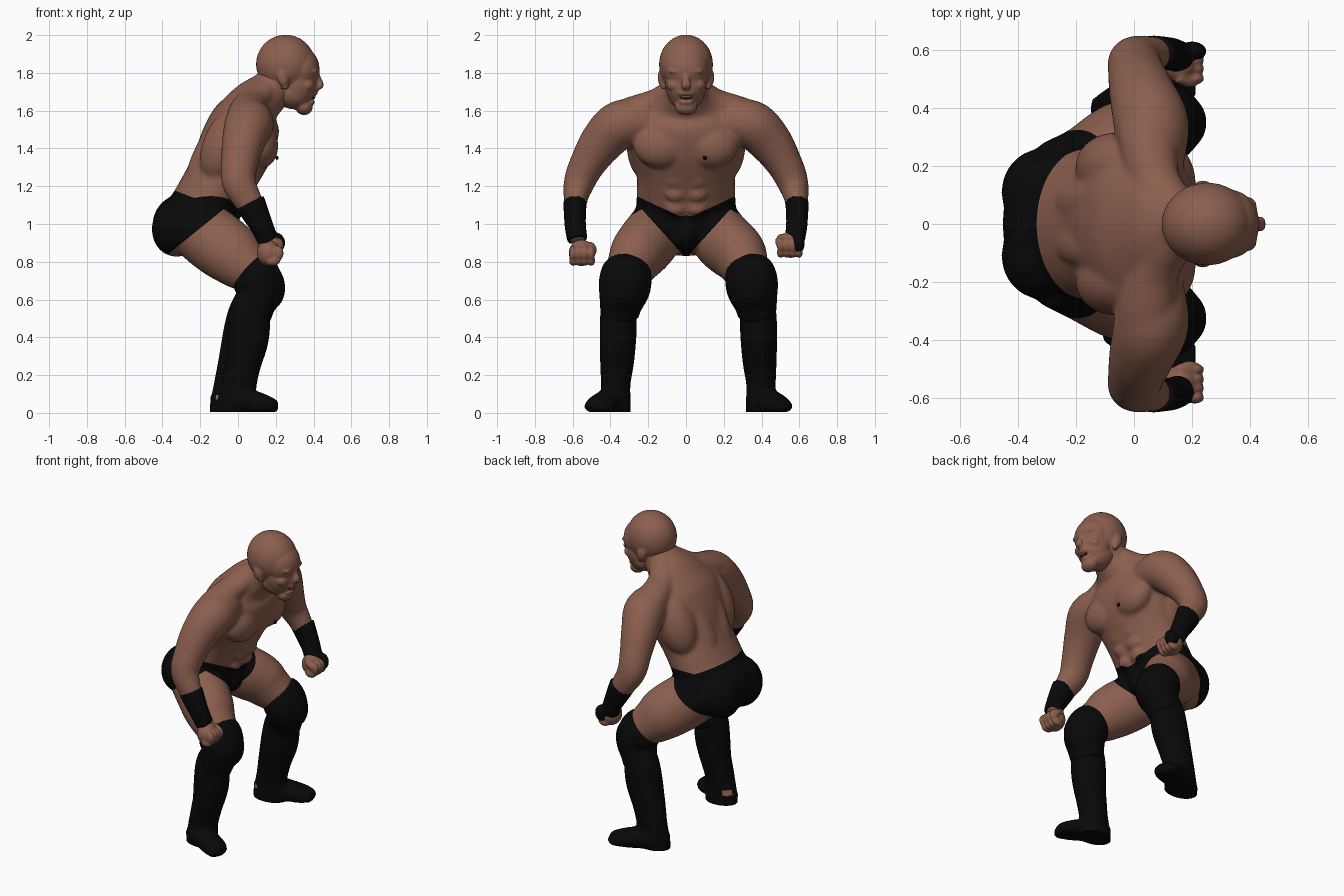
import bpy, bmesh, math
from mathutils import Vector, Matrix


def material(name, rgb):
    m = bpy.data.materials.new(name)
    m.diffuse_color = (*rgb, 1)
    return m


SKIN = material("skin", (0.26, 0.115, 0.076))
BLACK = material("black_cloth", (0.0025, 0.0025, 0.003))
MOUTH = material("mouth_dark", (0.06, 0.02, 0.015))
TEETH = material("teeth", (0.4, 0.33, 0.28))
Y, X = Vector((0, 1, 0)), Vector((1, 0, 0))


def blob(bm, c, r, rot=0):
    """Ellipsoid, optionally tilted about the y axis."""
    mat = Matrix.Translation(c) @ Matrix.Rotation(rot, 4, 'Y') @ Matrix.Diagonal((*r, 1))
    bmesh.ops.create_uvsphere(bm, u_segments=28, v_segments=18, radius=1, matrix=mat)


def loft(bm, secs, ref=Y, n=28, steps=5):
    """Smooth tube through (x, y, z, half width along ref, half depth)."""
    s = [Vector(q) for q in secs]
    s = [2 * s[0] - s[1]] + s + [2 * s[-1] - s[-2]]
    pts = []
    for i in range(1, len(s) - 2):
        a, b, c, d = s[i - 1:i + 3]
        for k in range(steps):
            t = k / steps
            pts.append(0.5 * (2 * b + (c - a) * t + (2 * a - 5 * b + 4 * c - d) * t * t
                              + (3 * b - a - 3 * c + d) * t ** 3))
    pts.append(s[-2])
    rings = []
    for i, p in enumerate(pts):
        tan = (pts[min(i + 1, len(pts) - 1)] - pts[max(i - 1, 0)])
        tan = Vector(tan[:3]).normalized()
        u = (ref - tan * ref.dot(tan)).normalized()
        v = tan.cross(u)
        c = Vector(p[:3])
        rings.append([bm.verts.new(c + u * p[3] * math.cos(2 * math.pi * j / n)
                                   + v * p[4] * math.sin(2 * math.pi * j / n)) for j in range(n)])
    for r0, r1 in zip(rings, rings[1:]):
        for j in range(n):
            bm.faces.new((r0[j], r0[(j + 1) % n], r1[(j + 1) % n], r1[j]))
    bm.faces.new(rings[0][::-1])
    bm.faces.new(rings[-1])


def finish(name, bm, mats, voxel=0, smooth=5):
    """Make the object and fuse its overlapping volumes into one smooth skin."""
    bmesh.ops.recalc_face_normals(bm, faces=bm.faces)
    me = bpy.data.meshes.new(name)
    bm.to_mesh(me)
    bm.free()
    ob = bpy.data.objects.new(name, me)
    bpy.context.collection.objects.link(ob)
    bpy.context.view_layer.objects.active = ob
    if voxel:
        m = ob.modifiers.new("fuse", 'REMESH')
        m.mode, m.voxel_size = 'VOXEL', voxel
        bpy.ops.object.modifier_apply(modifier="fuse")
        m = ob.modifiers.new("soften", 'SMOOTH')
        m.factor, m.iterations = 0.5, smooth
        bpy.ops.object.modifier_apply(modifier="soften")
    ob.data.materials.clear()
    for m in mats:
        ob.data.materials.append(m)
    for f in ob.data.polygons:
        f.use_smooth = True
    return ob


# ---- body: torso, arms and thighs fused together
bm = bmesh.new()
loft(bm, [(-.25, 0, .88, .15, .12), (-.22, 0, .97, .265, .2), (-.15, 0, 1.13, .262, .185),
          (-.075, 0, 1.27, .262, .185), (-.005, 0, 1.42, .3, .198), (.045, 0, 1.54, .3, .185),
          (.09, 0, 1.63, .22, .14), (.165, 0, 1.70, .125, .115), (.25, 0, 1.79, .105, .105)], n=40)
blob(bm, (-.07, 0, .95), (.09, .08, .095))                       # front of trunks
blob(bm, (-.29, 0, .995), (.163, .25, .165), .3)                 # seat
for s in (1, -1):
    blob(bm, (.118, s * .135, 1.42), (.095, .145, .125), -.1)    # chest
    blob(bm, (-.065, s * .195, 1.42), (.12, .12, .21), .4)       # lats
    blob(bm, (-.315, s * .11, .985), (.14, .15, .16), .3)        # glutes
    loft(bm, [(-.25, s * .07, 1.12, .06, .045), (-.22, s * .07, 1.3, .065, .045),
              (-.14, s * .08, 1.47, .07, .045), (-.04, s * .08, 1.6, .07, .05)])
    loft(bm, [(.14, s * .05, 1.715, .08, .07), (.075, s * .15, 1.65, .085, .07),
              (.05, s * .27, 1.595, .1, .085), (.05, s * .36, 1.56, .11, .085)], X)  # trapezius
    for x, z in ((.08, 1.235), (.053, 1.16), (.022, 1.085)):     # abs
        blob(bm, (x, s * .055, z), (.032, .055, .042))
    loft(bm, [(.06, s * .2, 1.54, .11, .11), (.06, s * .34, 1.53, .13, .128),
              (.03, s * .44, 1.44, .115, .118), (.008, s * .52, 1.32, .098, .096),
              (.005, s * .565, 1.22, .09, .083), (.055, s * .585, 1.12, .075, .062),
              (.13, s * .585, .98, .052, .048), (.16, s * .57, .91, .045, .045)], X)
    dy = .02 if s > 0 else 0
    loft(bm, [(-.26, s * .14, 1.0, .15, .15), (-.14, s * .19, .92, .158, .17),
              (-.04, s * .252 + dy, .845, .15, .165), (.02, s * .285 + dy, .79, .133, .145),
              (.1, s * .32 + dy, .73, .11, .11)])
body = finish("body", bm, [SKIN, BLACK], .012, 7)

# trunks: cut the waist lines and leg lines, then colour the enclosed faces
bm = bmesh.new()
bm.from_mesh(body.data)
for co, no in (((0, 0, 1.05), (.38, 0, 1)), ((0, 0, 1.14), (-.81, 0, 1)),
               ((0, 0, 1.025), (0, -.47, 1)), ((0, 0, 1.025), (0, .47, 1)),
               ((0, 0, .82), (0, -1.1, 1)), ((0, 0, .82), (0, 1.1, 1))):
    bmesh.ops.bisect_plane(bm, geom=bm.verts[:] + bm.edges[:] + bm.faces[:],
                           plane_co=co, plane_no=Vector(no).normalized(), dist=1e-5)
for f in bm.faces:
    x, y, z = f.calc_center_median()
    y = abs(y)
    if (z < max(1.05 - .38 * x, 1.025 + .47 * y) and y < .38
            and (z > 1.14 + .81 * x or z > .82 + 1.1 * y)):
        f.material_index = 1
    f.smooth = True
bm.to_mesh(body.data)
bm.free()

# ---- head
bm = bmesh.new()
blob(bm, (.252, 0, 1.845), (.157, .143, .157))                   # skull
blob(bm, (.328, 0, 1.82), (.104, .119, .118))                    # forehead
blob(bm, (.315, 0, 1.745), (.103, .11, .13))                     # face
blob(bm, (.285, 0, 1.695), (.11, .1, .085), .35)                 # jaw
blob(bm, (.35, 0, 1.62), (.046, .06, .044))                      # chin
blob(bm, (.21, 0, 1.74), (.105, .11, .09))                       # nape
blob(bm, (.402, 0, 1.692), (.02, .045, .014))                    # upper lip
blob(bm, (.388, 0, 1.645), (.02, .04, .013))                     # lower lip
loft(bm, [(.415, 0, 1.805, .014, .012), (.428, 0, 1.765, .018, .015),
          (.437, 0, 1.735, .027, .017), (.42, 0, 1.715, .022, .01)])
for s in (1, -1):
    blob(bm, (.402, s * .045, 1.808), (.024, .048, .014))        # brow
    blob(bm, (.363, s * .062, 1.735), (.042, .042, .034))        # cheek
    blob(bm, (.393, s * .045, 1.778), (.018, .022, .012))        # eyelid
    blob(bm, (.237, s * .13, 1.775), (.03, .02, .045), -.2)      # ear
    blob(bm, (.25, s * .12, 1.735), (.02, .016, .025))           # ear lobe
finish("head", bm, [SKIN], .0075, 4)

# ---- open mouth with a row of teeth
bm = bmesh.new()
blob(bm, (.397, 0, 1.669), (.012, .034, .009))
finish("mouth", bm, [MOUTH])
bm = bmesh.new()
blob(bm, (.406, 0, 1.674), (.005, .025, .004))
finish("upper_teeth", bm, [TEETH])

# ---- limbs: fists, wristbands, knee pads, boots
for s, side in ((1, "left"), (-1, "right")):
    dz = .015 if s > 0 else -.028
    bm = bmesh.new()
    blob(bm, (.16, s * .553, .875 + dz), (.06, .068, .07))
    for i in range(4):                                           # curled fingers
        y = s * (.502 + .032 * i)
        blob(bm, (.21, y, .873 + dz), (.032, .021, .04))
        blob(bm, (.185, y, .833 + dz), (.04, .021, .027))
    loft(bm, [(.15, s * .51, .915 + dz, .024, .024), (.195, s * .495, .89 + dz, .024, .022),
              (.225, s * .51, .865 + dz, .02, .018)])            # thumb
    finish(side + "_fist", bm, [SKIN], .007, 4)

    bm = bmesh.new()
    loft(bm, [(.063, s * .588, 1.115, .081, .062), (.1, s * .588, 1.04, .07, .058),
              (.13, s * .585, .98, .06, .056), (.158, s * .575, .915, .056, .054)], X)
    if s > 0:                                                    # wrap over the hand
        blob(bm, (.2, .595, .9), (.05, .034, .055))
    finish(side + "_wristband", bm, [BLACK], .008, 2)

    d = .025 if s > 0 else 0
    bm = bmesh.new()
    loft(bm, [(.058, s * .31 + d, .755, .127, .122), (.092, s * .318 + d, .72, .138, .133),
              (.112, s * .328 + d, .65, .137, .125), (.088, s * .345 + d, .57, .113, .108),
              (.07, s * .352 + d, .51, .1, .105)])
    blob(bm, (.16, s * .325 + d, .67), (.09, .1, .125), -.1)     # front cushion
    finish(side + "_knee_pad", bm, [BLACK], .012, 3)

    bm = bmesh.new()
    loft(bm, [(.08, s * .35 + d, .62, .085, .09), (.058, s * .357 + d, .52, .097, .113),
              (.037, s * .36 + d, .4, .097, .12),
              (0, s * .365 + d, .27, .09, .105), (-.027, s * .372 + d, .15, .078, .1),
              (-.037, s * .37 + d, .04, .078, .112), (-.037, s * .37 + d, -.02, .076, .11)])
    loft(bm, [(-.13, s * .355 + d, .04, .05, .05), (-.04, s * .385 + d, .065, .078, .07),
              (.07, s * .43 + d, .05, .078, .065), (.15, s * .458 + d, .04, .078, .05),
              (.2, s * .474 + d, .035, .055, .035)])             # foot
    blob(bm, (.155, s * .462 + d, .035), (.06, .078, .04))       # toe cap
    boot = finish(side + "_boot", bm, [BLACK, SKIN], .011, 3)
    for v in boot.data.vertices:                                 # flat sole
        v.co.z = max(v.co.z, .006)
    for f in boot.data.polygons:                                 # worn patches at the heels
        x, y, z = f.center
        if x < -.09 and (.075 < z < .105 and -.35 < y < 0 or .075 < z < .095 and 0 < y < .345):
            f.material_index = 1
    for v in boot.data.vertices:                                 # right foot stands further forward
        if s < 0:
            v.co.x += .04 * min(1, max(0, (.6 - v.co.z) / .3)) * min(1, max(0, (.2 - v.co.x) / .2))

# ---- small dark mark on the chest
bm = bmesh.new()
blob(bm, (.206, .1, 1.35), (.008, .011, .011))
finish("chest_mark", bm, [BLACK])
